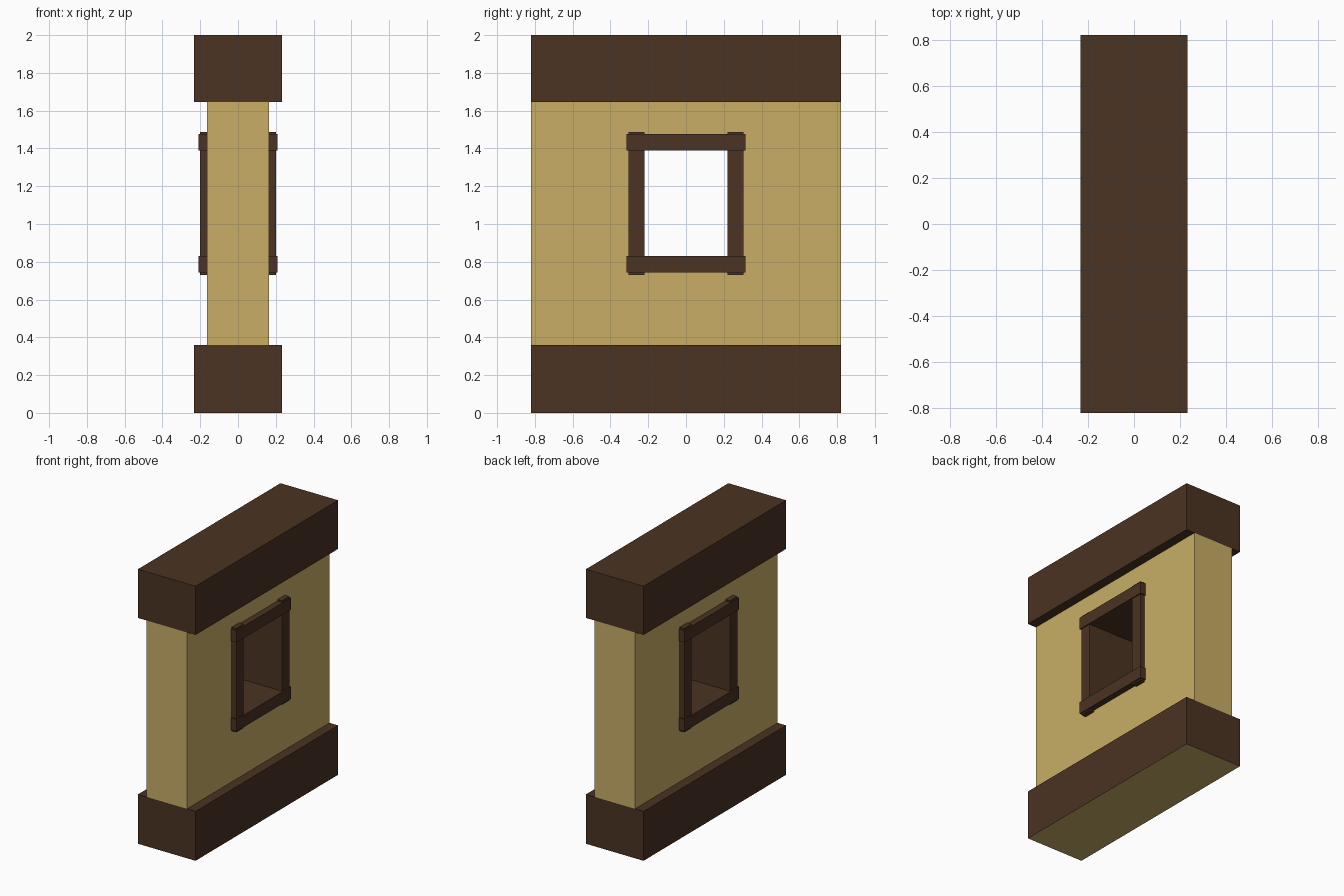
import bpy
import bmesh

if "Cube" in bpy.data.objects:
    bpy.data.objects.remove(bpy.data.objects["Cube"], do_unlink=True)


def material(name, rgb):
    mat = bpy.data.materials.new(name)
    mat.use_nodes = True
    mat.diffuse_color = (*rgb, 1)
    mat.node_tree.nodes["Principled BSDF"].inputs["Base Color"].default_value = (*rgb, 1)
    return mat


WOOD = material("dark brown wood", (0.069, 0.033, 0.016))
PLASTER = material("tan plaster", (0.578, 0.423, 0.133))


def finish(name, bm, *mats):
    bmesh.ops.recalc_face_normals(bm, faces=bm.faces)
    mesh = bpy.data.meshes.new(name)
    bm.to_mesh(mesh)
    bm.free()
    for mat in mats:
        mesh.materials.append(mat)
    obj = bpy.data.objects.new(name, mesh)
    bpy.context.collection.objects.link(obj)
    return obj


def box(name, half_x, y, z, *mats):
    """Box centred on x, spanning the given y and z ranges."""
    bm = bmesh.new()
    bmesh.ops.create_cube(bm, size=1)
    for v in bm.verts:
        v.co = (v.co.x * 2 * half_x, y[v.co.y > 0], z[v.co.z > 0])
    return finish(name, bm, *mats)


# Wall: rectangular ring with a window opening, extruded through its thickness
def rectangle(bm, x, half_y, low, high):
    corners = [(-half_y, low), (half_y, low), (half_y, high), (-half_y, high)]
    return [bm.verts.new((x, y, z)) for y, z in corners]


bm = bmesh.new()
outer = rectangle(bm, -0.163, 0.82, 0.36, 1.645)
inner = rectangle(bm, -0.163, 0.26, 0.78, 1.44)
ring = []
for i in range(4):
    j = (i + 1) % 4
    ring.append(bm.faces.new((outer[i], outer[j], inner[j], inner[i])))
extruded = bmesh.ops.extrude_face_region(bm, geom=ring)
for item in extruded["geom"]:
    if isinstance(item, bmesh.types.BMVert):
        item.co.x = 0.163
finish("wall", bm, PLASTER)

# Beams above and below; the underside of the lower one is plaster
box("top_beam", 0.232, (-0.82, 0.82), (1.645, 2), WOOD)
base = box("bottom_beam", 0.232, (-0.82, 0.82), (0, 0.36), WOOD, PLASTER)
for face in base.data.polygons:
    if face.normal.z < -0.5:
        face.material_index = 1

# Window frame: posts and slightly deeper, longer rails lining the opening
for name, y in (("front", (-0.305, -0.22)), ("back", (0.22, 0.305))):
    box(f"window_post_{name}", 0.2, y, (0.73, 1.487), WOOD)
for name, z in (("sill", (0.742, 0.83)), ("lintel", (1.39, 1.477))):
    box(f"window_{name}", 0.208, (-0.314, 0.314), z, WOOD)
